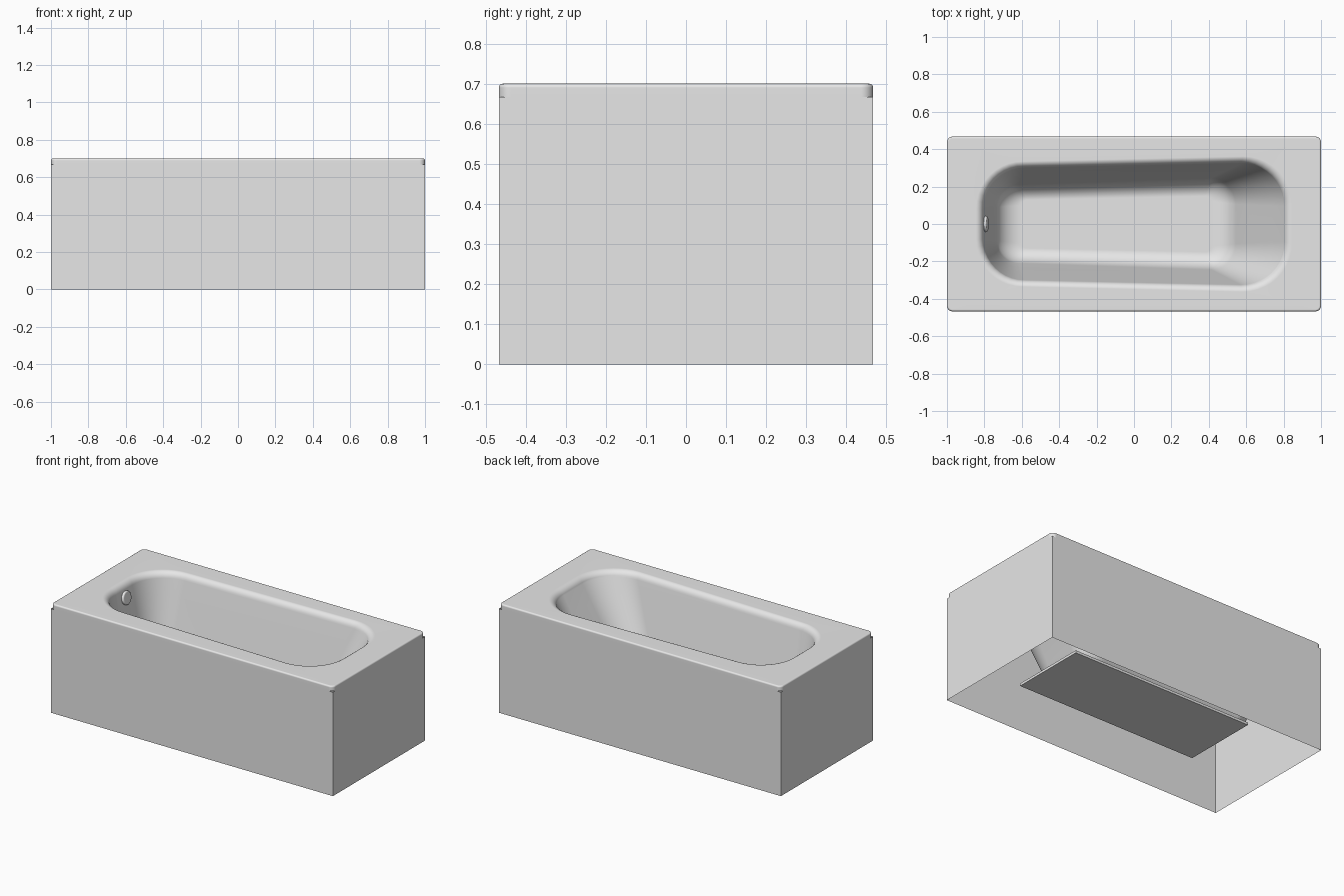
import bpy, bmesh, math
from mathutils import Vector, Matrix

cube = bpy.data.objects.get("Cube")
if cube:
    bpy.data.objects.remove(cube)

grey = bpy.data.materials.new("plain_grey")
grey.use_nodes = True
grey.diffuse_color = (0.8, 0.8, 0.8, 1)
grey.node_tree.nodes["Principled BSDF"].inputs["Base Color"].default_value = (0.8, 0.8, 0.8, 1)

HALF_X, HALF_Y, TOP, LIP = 1.0, 0.467, 0.70, 0.667
STEPS = 10  # segments per rounded corner


def add_object(name, bm, smooth=False):
    mesh = bpy.data.meshes.new(name)
    bm.to_mesh(mesh)
    bm.free()
    mesh.materials.append(grey)
    obj = bpy.data.objects.new(name, mesh)
    bpy.context.collection.objects.link(obj)
    if smooth:
        bpy.ops.object.select_all(action="DESELECT")
        obj.select_set(True)
        bpy.context.view_layer.objects.active = obj
        bpy.ops.object.shade_smooth_by_angle(angle=math.radians(40))
        obj.modifiers.new("even_normals", "WEIGHTED_NORMAL").keep_sharp = True
    return obj


def outline(x0, x1, w0, w1, r0, r1):
    """Rounded trapezoid: half width w0 at x0 and w1 at x1."""
    corners = [(x1 - r1, w1 - r1, r1, 0), (x0 + r0, w0 - r0, r0, 1),
               (x0 + r0, r0 - w0, r0, 2), (x1 - r1, r1 - w1, r1, 3)]
    points = []
    for cx, cy, r, quarter in corners:
        for i in range(STEPS + 1):
            a = (quarter + i / STEPS) * math.pi / 2
            points.append((cx + r * math.cos(a), cy + r * math.sin(a)))
    return points


def blend(a, b, t):
    return [p + (q - p) * t for p, q in zip(a, b)]


def deck(inset):
    return [inset - HALF_X, HALF_X - inset, HALF_Y - inset, HALF_Y - inset,
            0.03 - inset, 0.03 - inset]


# Key outlines of the basin, from opening to floor
opening = [-0.845, 0.845, 0.335, 0.362, 0.25, 0.26]
wall_top = [-0.805, 0.80, 0.300, 0.325, 0.22, 0.23]
wall_foot = [-0.735, 0.555, 0.210, 0.245, 0.12, 0.14]
floor = [-0.60, 0.41, 0.130, 0.150, 0.03, 0.03]

# Tub shell: lip, rounded deck edge, deck, basin
rings = [(deck(0), LIP)]
for i in range(5):
    a = i / 4 * math.pi / 2
    rings.append((deck(0.01 * (1 - math.cos(a))), TOP - 0.01 + 0.01 * math.sin(a)))
for i in range(7):
    a = i / 6 * math.radians(80)
    t = math.sin(a) / math.sin(math.radians(80))
    rings.append((blend(opening, wall_top, t), TOP - 0.045 * (1 - math.cos(a))))
z_top, z_foot, z_floor = rings[-1][1], 0.25, 0.15
for i in range(1, 5):
    rings.append((blend(wall_top, wall_foot, i / 4), z_top + (z_foot - z_top) * i / 4))
for i in range(1, 7):
    a = math.radians(75) * (1 - i / 6)
    t = 1 - math.sin(a) / math.sin(math.radians(75))
    drop = (1 - math.cos(a)) / (1 - math.cos(math.radians(75)))
    rings.append((blend(wall_foot, floor, t), z_floor + (z_foot - z_floor) * drop))

bm = bmesh.new()
loops = [[bm.verts.new((x, y, z)) for x, y in outline(*shape)] for shape, z in rings]
for low, high in zip(loops, loops[1:]):
    n = len(low)
    for i in range(n):
        j = (i + 1) % n
        bm.faces.new((low[i], low[j], high[j], high[i]))
bm.faces.new(loops[-1])
add_object("tub_shell", bm, smooth=True)

# Thin side panels, open at the top and bottom
bm = bmesh.new()
bmesh.ops.create_cube(bm, size=1)
bmesh.ops.delete(bm, geom=[f for f in bm.faces if abs(f.normal.z) > 0.5], context="FACES_ONLY")
for v in bm.verts:
    v.co = Vector((v.co.x * 2 * HALF_X, v.co.y * 2 * HALF_Y, (v.co.z + 0.5) * LIP))
add_object("side_panels", bm)

# Board under the basin
bm = bmesh.new()
bmesh.ops.create_cube(bm, size=1)
bmesh.ops.scale(bm, vec=(1.28, 0.494, 0.016), verts=bm.verts)
bmesh.ops.translate(bm, vec=(0, 0, 0.138), verts=bm.verts)
add_object("base_board", bm)

# Overflow cap on the foot wall
bm = bmesh.new()
bmesh.ops.create_cone(bm, cap_ends=True, segments=28, radius1=0.042, radius2=0.042, depth=0.03)
bmesh.ops.bevel(bm, geom=[e for e in bm.edges if all(v.co.z > 0 for v in e.verts)],
                offset=0.008, segments=3, profile=0.5, affect="EDGES")
bmesh.ops.transform(bm, verts=bm.verts, matrix=Matrix.Translation((-0.797, 0, 0.613))
                    @ Matrix.Rotation(math.radians(80), 4, "Y"))
add_object("overflow_cap", bm, smooth=True)
